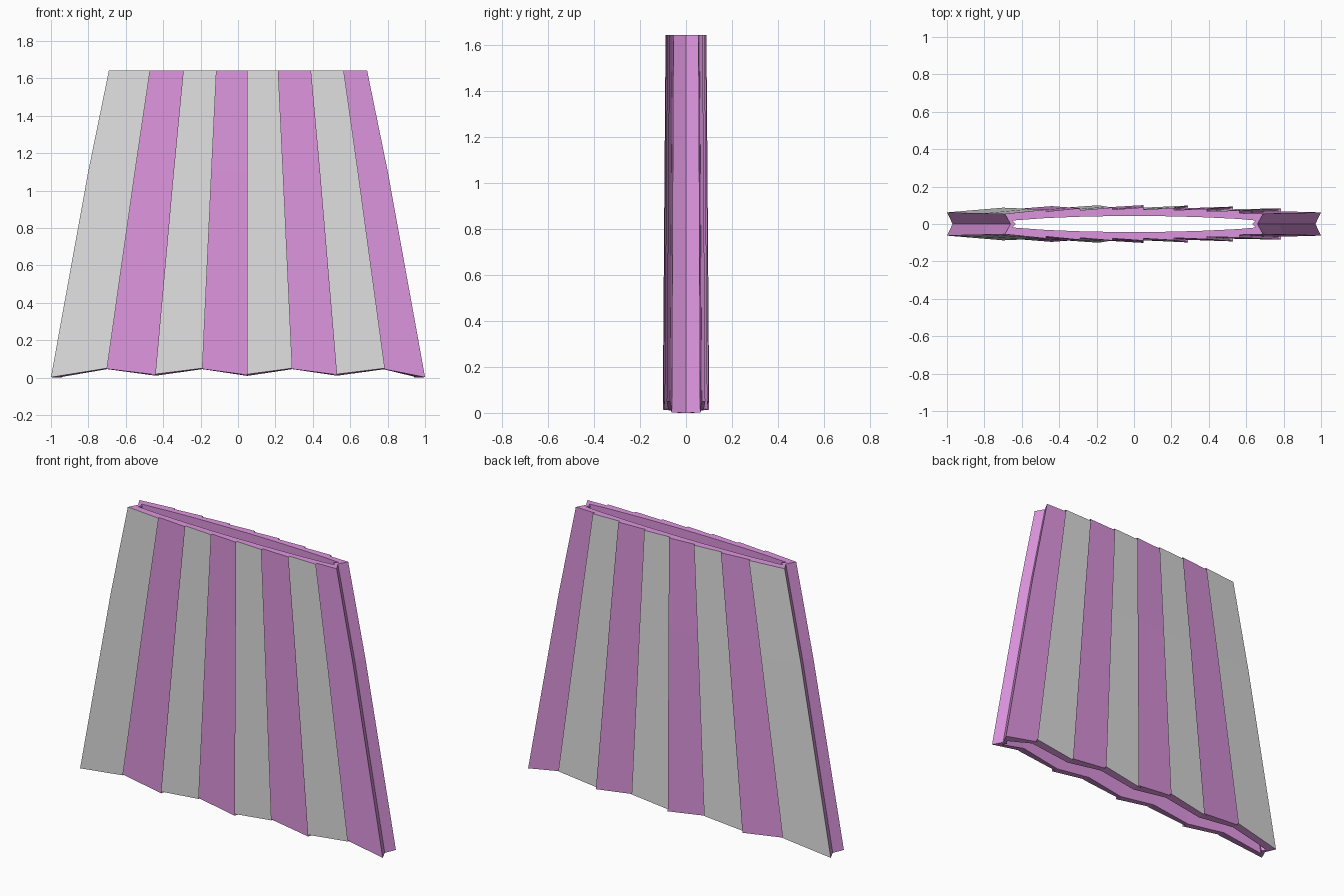
import bpy, bmesh

if "Cube" in bpy.data.objects:
    bpy.data.objects.remove(bpy.data.objects["Cube"])

def material(name, rgb):
    m = bpy.data.materials.new(name)
    m.diffuse_color = (*rgb, 1)
    m.use_nodes = True
    m.node_tree.nodes["Principled BSDF"].inputs["Base Color"].default_value = m.diffuse_color
    return m

PURPLE = material("orchid purple", (0.72, 0.30, 0.73))
GREY = material("pale grey", (0.75, 0.74, 0.75))

# pleat edges as x at hem and waist, with the hem height of each edge
HEM_X = [-1, -.70, -.44, -.19, .05, .29, .53, .785, 1]
TOP_X = [-.69, -.47, -.29, -.115, .05, .215, .39, .565, .69]
HEM_Z = [.002, .05, .015, .05, .014, .05, .015, .05, .002]

# levels: (blend from hem to waist, height, half width); waist stays level
LEVELS = [(0, 0, 1.0), (.65, 1.1, .801), (1, 1.643, .69)]


def section(level):
    """Outer and inner closed outlines (counter-clockwise) at one level."""
    t, height, half = level
    depth = 1 - .12 * t
    front_o, front_i = [], []
    for i in range(9):
        x = HEM_X[i] * (1 - t) + TOP_X[i] * t
        if i in (0, 8):
            x = half if i else -half
        z_o = HEM_Z[i] if t == 0 else height
        z_i = max(0, z_o - .005) if t == 0 else height
        base = (.062 + .028 * (1 - (x / half) ** 2)) * depth
        # each pleat rises towards +x, and the next one tucks in behind it
        steps = [(0, 0)] if i in (0, 8) else [(0, .011 * depth), (-.03, -.004)]
        xi = max(-half + .038, min(half - .038, x))
        for dx, off in steps:
            front_o.append((x + dx, -(base + off), z_o))
            front_i.append((xi, -(base - .036), z_i))
    flip = lambda pts: [(x, -y, z) for x, y, z in reversed(pts)]
    zc = height
    outer = front_o + [(half - .03, 0, zc)] + flip(front_o) + [(-half + .03, 0, zc)]
    inner = front_i + [(half - .058, 0, zc)] + flip(front_i) + [(-half + .058, 0, zc)]
    return outer, inner


bm = bmesh.new()
rings = []
for lv in LEVELS:
    o, i = section(lv)
    rings.append(([bm.verts.new(p) for p in o], [bm.verts.new(p) for p in i]))
n = len(rings[0][0])
m = (n - 2) // 2                      # points along the front or back


def stripe(k):
    """Grey for every other pleat with its tucked underside, purple elsewhere."""
    if k > m:
        k = n - 3 - k                 # mirror the back onto the front
    return 1 if 0 <= k < m - 1 and k % 4 == 0 else 0


for k in range(n):
    j = (k + 1) % n
    # pleated outside and plain lining
    for a, b in zip(rings, rings[1:]):
        bm.faces.new((a[0][k], a[0][j], b[0][j], b[0][k])).material_index = stripe(k)
        bm.faces.new((a[1][j], a[1][k], b[1][k], b[1][j]))
    # waist rim and hem rim
    o, i = rings[-1]
    bm.faces.new((o[k], o[j], i[j], i[k]))
    o, i = rings[0]
    bm.faces.new((o[j], o[k], i[k], i[j]))
bmesh.ops.remove_doubles(bm, verts=bm.verts, dist=1e-5)

mesh = bpy.data.meshes.new("pleated_skirt")
bm.to_mesh(mesh)
bm.free()
mesh.materials.append(PURPLE)
mesh.materials.append(GREY)
bpy.context.collection.objects.link(bpy.data.objects.new("pleated_skirt", mesh))
